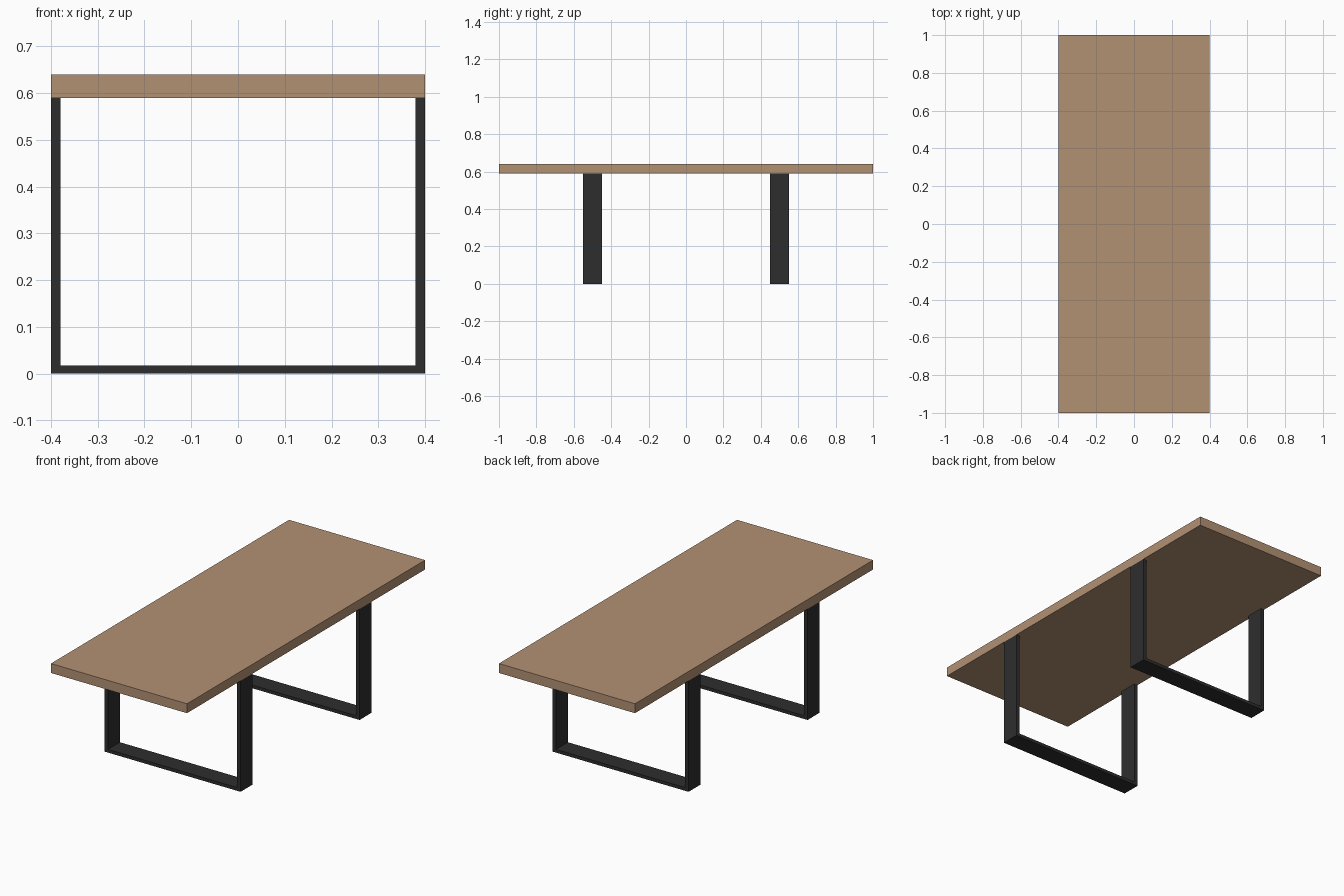
import bpy
import bmesh

if "Cube" in bpy.data.objects:
    bpy.data.objects.remove(bpy.data.objects["Cube"])


def material(name, rgb):
    m = bpy.data.materials.new(name)
    m.diffuse_color = (*rgb, 1.0)
    m.use_nodes = True
    m.node_tree.nodes["Principled BSDF"].inputs["Base Color"].default_value = m.diffuse_color
    return m


wood = material("warm wood", (0.45, 0.285, 0.175))
metal = material("black metal", (0.027, 0.027, 0.028))


def extrude_profile(name, profile, y0, y1, mat):
    """Extrude a closed x-z outline from y0 to y1."""
    bm = bmesh.new()
    face = bm.faces.new([bm.verts.new((x, y0, z)) for x, z in profile])
    ext = bmesh.ops.extrude_face_region(bm, geom=[face])
    moved = [g for g in ext["geom"] if isinstance(g, bmesh.types.BMVert)]
    bmesh.ops.translate(bm, verts=moved, vec=(0, y1 - y0, 0))
    bmesh.ops.recalc_face_normals(bm, faces=bm.faces)
    mesh = bpy.data.meshes.new(name)
    bm.to_mesh(mesh)
    bm.free()
    mesh.materials.append(mat)
    obj = bpy.data.objects.new(name, mesh)
    bpy.context.collection.objects.link(obj)
    return obj


W, H, TOP = 0.4, 0.59, 0.64      # half width, underside and top heights
POST, BAR = 0.02, 0.017          # post and floor bar thickness

# Table top
extrude_profile("table_top", [(-W, H), (W, H), (W, TOP), (-W, TOP)], -1.0, 1.0, wood)

# U-shaped leg frames: two flat posts joined by a floor bar
u_shape = [(-W, 0), (W, 0), (W, H), (W - POST, H), (W - POST, BAR),
           (POST - W, BAR), (POST - W, H), (-W, H)]
for name, y in (("front_leg_frame", -0.5), ("back_leg_frame", 0.5)):
    extrude_profile(name, u_shape, y - 0.05, y + 0.05, metal)
